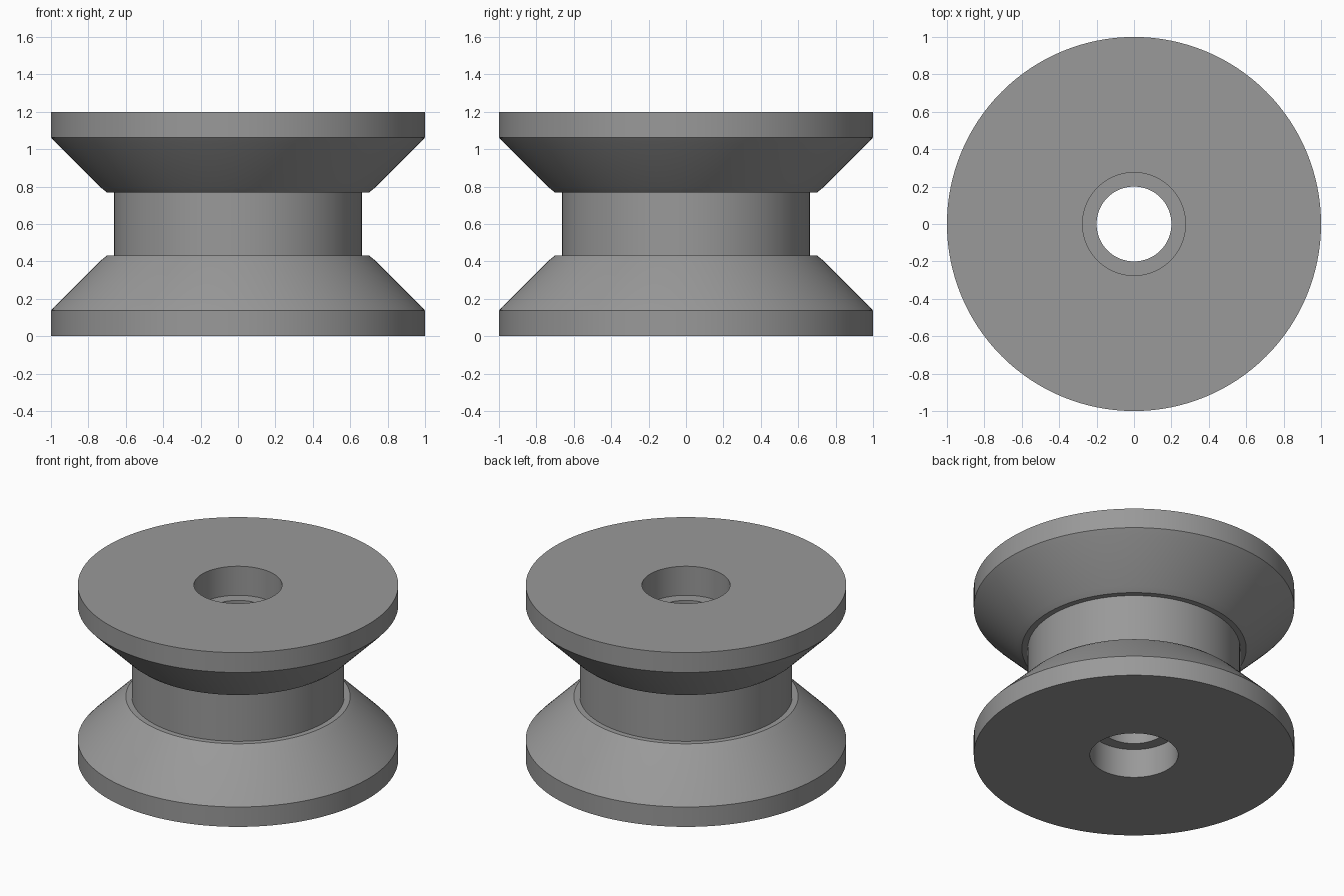
import bpy, bmesh, math

if "Cube" in bpy.data.objects:
    bpy.data.objects.remove(bpy.data.objects["Cube"])

SIDES = 128
HEIGHT = 1.2

# Lower half of the cross-section (radius, z): bore, counterbore, flange, core
half = [(0.20, 0.20), (0.275, 0.20), (0.275, 0.0), (1.0, 0.0), (1.0, 0.137),
        (0.97, 0.170), (0.735, 0.404), (0.70, 0.432), (0.663, 0.432)]
# Mirror about mid height to get the closed section
profile = half + [(r, HEIGHT - z) for r, z in reversed(half)]

# Spin the section into a solid spool
bm = bmesh.new()
rings = []
for r, z in profile:
    rings.append([bm.verts.new((r * math.cos(2 * math.pi * i / SIDES),
                                r * math.sin(2 * math.pi * i / SIDES), z))
                  for i in range(SIDES)])
for a, b in zip(rings, rings[1:] + rings[:1]):
    for i in range(SIDES):
        j = (i + 1) % SIDES
        bm.faces.new((a[i], a[j], b[j], b[i]))
bmesh.ops.recalc_face_normals(bm, faces=bm.faces)
mesh = bpy.data.meshes.new("spool_roller")
bm.to_mesh(mesh)
bm.free()

spool = bpy.data.objects.new("spool_roller", mesh)
bpy.context.collection.objects.link(spool)

# Plain grey finish
grey = bpy.data.materials.new("grey")
grey.diffuse_color = (0.32, 0.32, 0.32, 1)
grey.use_nodes = True
grey.node_tree.nodes["Principled BSDF"].inputs["Base Color"].default_value = grey.diffuse_color
mesh.materials.append(grey)

# Smooth round walls, crisp rims
bpy.context.view_layer.objects.active = spool
spool.select_set(True)
bpy.ops.object.shade_smooth_by_angle(angle=math.radians(30))
